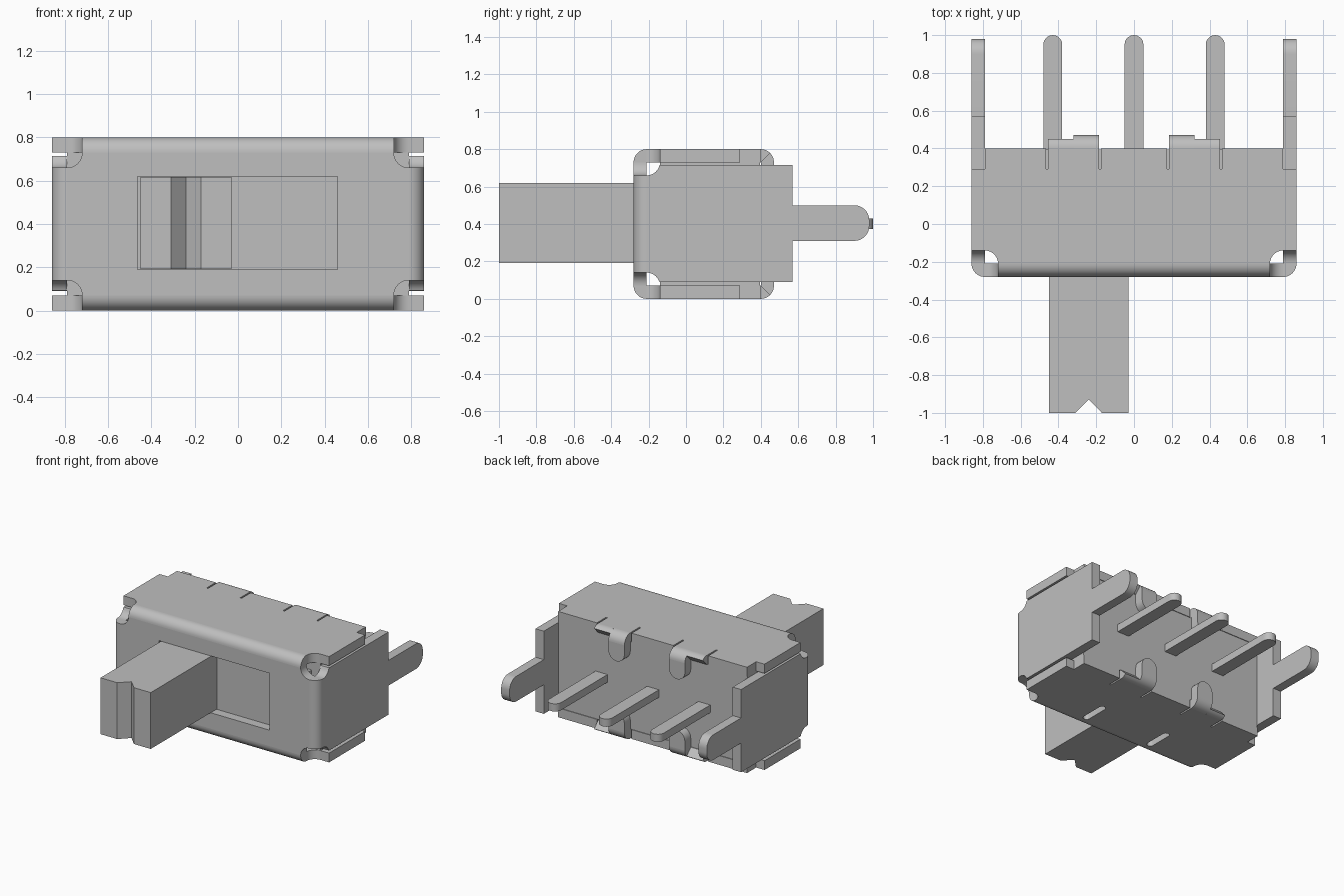
import bpy, bmesh, math
from mathutils import Vector

cube = bpy.data.objects.get("Cube")
if cube:
    bpy.data.objects.remove(cube, do_unlink=True)

mat = bpy.data.materials.new("light grey metal")
mat.use_nodes = True
GREY = (0.52, 0.52, 0.52, 1)
mat.diffuse_color = GREY
mat.node_tree.nodes["Principled BSDF"].inputs["Base Color"].default_value = GREY

T = 0.07                     # sheet thickness
HX, HZ = 0.86, 0.40          # half width, half height
X1, Y1, Z1 = 0.79, -0.21, 0.73   # inner corner of the folded shell
YB = 0.40                    # back edge of the shell
parts = []


def prism(name, pts, axis, lo, hi, flip_x=False, flip_z=False):
    """Extrude a 2D outline along an axis, optionally mirrored in x or about mid height."""
    def place(p, d):
        x, y, z = {"x": (d, p[0], p[1]), "y": (p[0], d, p[1]), "z": (p[0], p[1], d)}[axis]
        return Vector((-x if flip_x else x, y, 2 * HZ - z if flip_z else z))
    bm = bmesh.new()
    face = bm.faces.new([bm.verts.new(place(p, lo)) for p in pts])
    step = place((0, 0), hi) - place((0, 0), lo)
    ext = bmesh.ops.extrude_face_region(bm, geom=[face], use_keep_orig=True)
    bmesh.ops.translate(bm, vec=step, verts=[v for v in ext["geom"] if isinstance(v, bmesh.types.BMVert)])
    bmesh.ops.recalc_face_normals(bm, faces=bm.faces)
    me = bpy.data.meshes.new(name)
    bm.to_mesh(me)
    bm.free()
    me.materials.append(mat)
    ob = bpy.data.objects.new(name, me)
    bpy.context.collection.objects.link(ob)
    parts.append(ob)
    return ob


def rect(a0, b0, a1, b1):
    return [(a0, b0), (a1, b0), (a1, b1), (a0, b1)]


def arc(c, r, a0, a1, n=10):
    return [(c[0] + r * math.cos(math.radians(a0 + (a1 - a0) * i / n)),
             c[1] + r * math.sin(math.radians(a0 + (a1 - a0) * i / n))) for i in range(n + 1)]


def cut(target, cutter):
    """Subtract a cutter and delete it."""
    parts.remove(cutter)
    cutter.hide_render = True
    mod = target.modifiers.new("cut", "BOOLEAN")
    mod.operation, mod.solver, mod.object = "DIFFERENCE", "EXACT", cutter
    bpy.context.view_layer.objects.active = target
    bpy.ops.object.modifier_apply(modifier=mod.name)
    bpy.data.objects.remove(cutter, do_unlink=True)


def mirrored(half):
    return half + [(-a, b) for a, b in reversed(half)]


# Top and bottom plates: relieved front corners, narrowed back, slits beside the flaps
half = arc((X1, Y1), T, 180, 90) + [(HX, Y1 + T), (HX, 0.29), (X1, 0.29), (X1, YB)]
for sx in (0.46, 0.18):
    half += [(sx + 0.006, YB), (sx + 0.006, 0.29), (sx - 0.006, 0.29), (sx - 0.006, YB)]
top = prism("top_plate", mirrored(half), "z", Z1, Z1 + T)
bottom = prism("bottom_plate", mirrored(half), "z", Z1, Z1 + T, flip_z=True)

# Rounded slots in the bottom plate
for sx in (-0.29, 0.29):
    slot = arc((sx, 0.0), 0.025, 0, 180, 8) + arc((sx, -0.17), 0.025, 180, 360, 8)
    cut(bottom, prism("slot_cutter", slot, "z", -0.05, 0.12))

# Front plate with relieved corners and the slider window
quarter = [(X1, HZ), (X1, Z1 - T)] + arc((X1, Z1), T, 270, 180)[1:]
upper = mirrored(quarter)
lower = [(a, 2 * HZ - b) for a, b in reversed(upper)][1:-1]
front = prism("front_plate", upper + lower, "y", Y1 - T, Y1)
cut(front, prism("window_cutter", rect(-0.465, 0.19, 0.46, 0.62), "y", -0.4, -0.1))

# Side plates, each with a long mounting leg
side = [(Y1, 0.14)] + arc((Y1, 0.07), T, 90, 18) + [(Y1 + T, 0.09), (0.57, 0.09), (0.57, 0.31)]
side += arc((0.90, 0.39), 0.08, 270, 360) + arc((0.90, 0.42), 0.08, 0, 90)
side += [(0.57, 0.50), (0.57, 0.715), (Y1 + T, 0.715)] + arc((Y1, Z1), T, -18, -90)
side = [p for i, p in enumerate(side) if i == 0 or (Vector(p) - Vector(side[i - 1])).length > 1e-4]
for name, fx in (("left", False), ("right", True)):
    prism(name + "_side_plate", side, "x", X1, HX, flip_x=fx)
    # Rounded vertical bend between side and front
    prism(name + "_bend", [(X1, Y1)] + arc((X1, Y1), T, 270, 360), "z", 0.14, 0.66, flip_x=fx)

for name, fz in (("top", False), ("bottom", True)):
    # Rounded horizontal bend between front and plate
    prism(name + "_bend", [(Y1, Z1)] + arc((Y1, Z1), T, 90, 180), "x", -0.72, 0.72, flip_z=fz)
    for side_name, fx in (("left", False), ("right", True)):
        # Half-folded flap with a fully folded retaining tongue beside it
        flap = [(YB, Z1)] + arc((YB, Z1), T, 90, 45)
        prism(f"{name}_{side_name}_flap", flap, "x", 0.32, 0.454, fx, fz)
        fold = [(YB, Z1)] + arc((YB, Z1), T, 90, 0)
        prism(f"{name}_{side_name}_fold", fold, "x", 0.186, 0.32, fx, fz)
        tongue = [(0.32, Z1), (0.186, Z1)] + arc((0.253, 0.66), 0.067, 180, 360)
        prism(f"{name}_{side_name}_tongue", tongue, "y", YB, YB + T, fx, fz)

# Inner housing, stepped to leave the corner reliefs open
housing = mirrored([(0.715, Y1 + 0.003), (0.715, Y1 + T), (X1, Y1 + T), (X1, YB - 0.005)])
prism("housing", housing, "z", 0.14, 0.66)
prism("housing_base", rect(-X1, Y1 + T, X1, YB - 0.005), "z", T, Z1)

# Slider handle with a V groove in its tip
handle = [(-0.45, -1), (-0.31, -1), (-0.24, -0.93), (-0.17, -1), (-0.03, -1), (-0.03, -0.2), (-0.45, -0.2)]
prism("slider_handle", handle, "z", 0.192, 0.618)

# Three round-ended terminal pins
for i, px in enumerate((-0.43, 0.0, 0.43)):
    pin = [(px - 0.05, 0.38), (px + 0.05, 0.38)] + arc((px, 0.95), 0.05, 0, 180)
    prism(f"terminal_pin_{i + 1}", pin, "z", 0.372, 0.43)

# Smooth the bends, keep the sharp edges
bpy.ops.object.select_all(action="DESELECT")
for ob in parts:
    ob.select_set(True)
bpy.context.view_layer.objects.active = parts[0]
bpy.ops.object.shade_smooth_by_angle(angle=math.radians(30))
